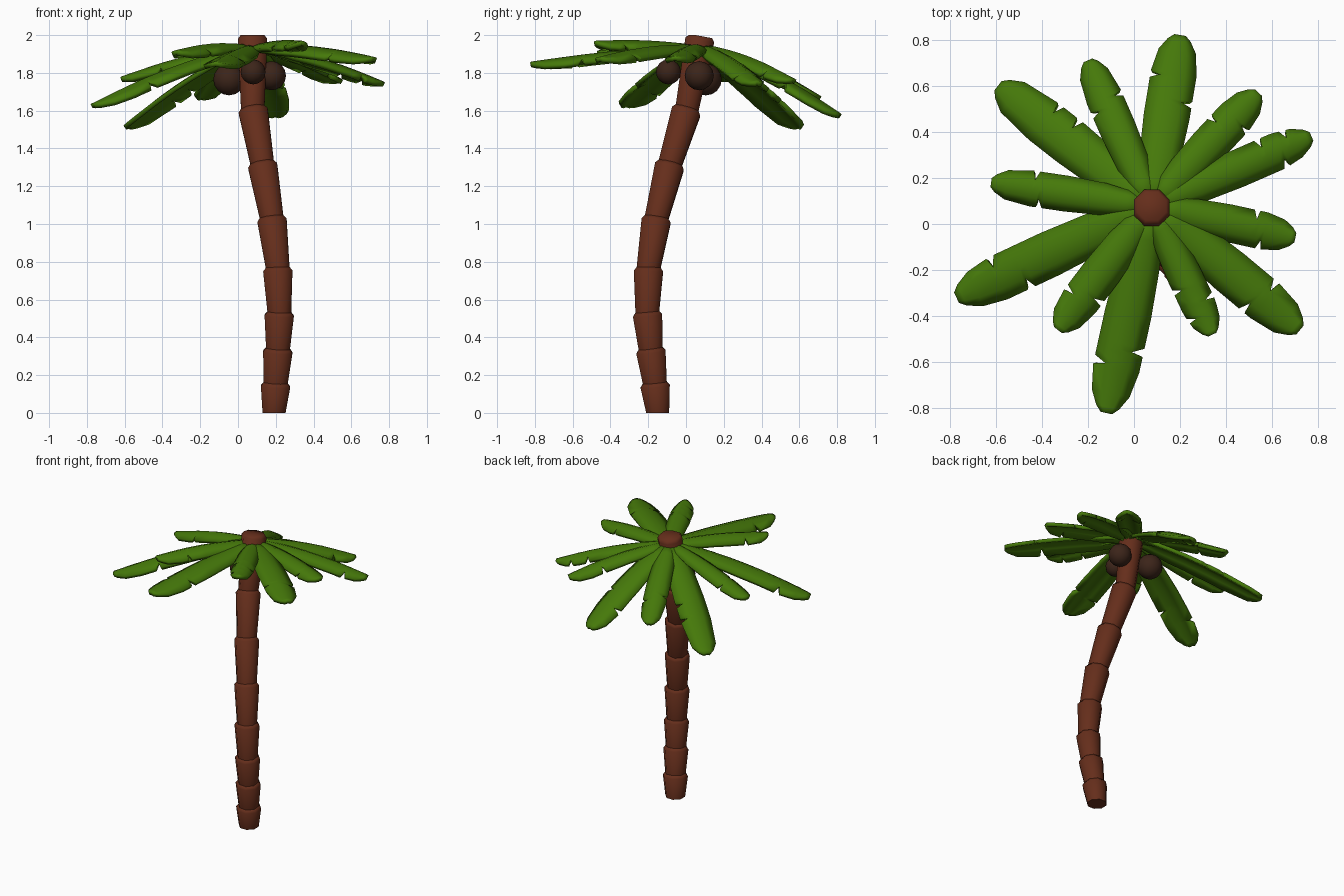
import bpy, bmesh, math
from mathutils import Vector

if "Cube" in bpy.data.objects:
    bpy.data.objects.remove(bpy.data.objects["Cube"])


def material(name, rgb):
    m = bpy.data.materials.new(name)
    m.diffuse_color = (*rgb, 1)
    m.use_nodes = True
    m.node_tree.nodes["Principled BSDF"].inputs["Base Color"].default_value = m.diffuse_color
    return m


BARK = material("bark", (0.13, 0.027, 0.011))
LEAF = material("leaf", (0.06, 0.19, 0.003))
NUT = material("nut", (0.045, 0.018, 0.01))


def finish(bm, name, mat, angle):
    bmesh.ops.recalc_face_normals(bm, faces=bm.faces)
    me = bpy.data.meshes.new(name)
    bm.to_mesh(me)
    bm.free()
    me.materials.append(mat)
    ob = bpy.data.objects.new(name, me)
    bpy.context.collection.objects.link(ob)
    bpy.ops.object.select_all(action='DESELECT')
    ob.select_set(True)
    bpy.context.view_layer.objects.active = ob
    bpy.ops.object.shade_smooth_by_angle(angle=math.radians(angle))
    return ob


# Trunk: stacked eight-sided flared segments along a curved path
path = [(0.191, -0.15, 0.0), (0.20, -0.165, 0.16), (0.212, -0.188, 0.342),
        (0.219, -0.205, 0.535), (0.21, -0.198, 0.77), (0.178, -0.155, 1.035),
        (0.128, -0.083, 1.322), (0.078, 0.006, 1.612), (0.077, 0.077, 1.995)]
path = [Vector(p) for p in path]


def trunk_segment(i):
    a, b = path[i], path[i + 1]
    axis = (b - a).normalized()
    u = Vector((0, 1, 0)).cross(axis).normalized()
    v = axis.cross(u)
    low = a - axis * (0.03 if i else 0)
    rings = [(low, 0.066), (b - axis * 0.02, 0.084), (b, 0.068)]
    bm = bmesh.new()
    loops = []
    for c, r in rings:
        loop = []
        for k in range(8):
            t = math.radians(22.5 + 45 * k)
            p = c + (u * math.cos(t) + v * math.sin(t)) * r
            if i == 0 and c is low:
                p.z = 0
            p.z = min(p.z, 2.0)
            loop.append(bm.verts.new(p))
        loops.append(loop)
    for lo, hi in zip(loops, loops[1:]):
        for k in range(8):
            bm.faces.new((lo[k], lo[(k + 1) % 8], hi[(k + 1) % 8], hi[k]))
    bm.faces.new(loops[0])
    bm.faces.new(loops[-1])
    finish(bm, f"trunk_segment_{i + 1}", BARK, 62)


for i in range(8):
    trunk_segment(i)

# Coconuts under the crown
for i, (x, y, z, r) in enumerate([(0.08, -0.093, 1.805, 0.066),
                                  (0.177, 0.07, 1.785, 0.077),
                                  (-0.047, 0.105, 1.765, 0.084)]):
    bm = bmesh.new()
    bmesh.ops.create_uvsphere(bm, u_segments=12, v_segments=8, radius=r)
    bmesh.ops.translate(bm, vec=(x, y, z), verts=bm.verts)
    finish(bm, f"coconut_{i + 1}", NUT, 60)


# Fronds: arched strips with a rounded tip and torn notches on the edges
def half_width(t):
    keys = [(0, 0.55), (0.25, 0.9), (0.5, 1), (0.78, 1), (0.9, 0.82), (0.97, 0.5), (1, 0.25)]
    for (t0, w0), (t1, w1) in zip(keys, keys[1:]):
        if t <= t1:
            return w0 + (w1 - w0) * (t - t0) / (t1 - t0)
    return keys[-1][1]


def frond(n, tip, width, bulge, notches):
    d = Vector((tip[0] - 0.077, tip[1] - 0.077, 0)).normalized()
    side = Vector((-d.y, d.x, 0))
    start = Vector((0.077, 0.077, 1.93)) + d * 0.04
    end = Vector(tip)
    rows = [(t, 0) for t in (0, 0.12, 0.25, 0.38, 0.5, 0.9, 0.97, 1)]
    for t, s in notches:
        rows += [(t - 0.03, 0), (t, s), (t + 0.012, 0)]
    rows.sort()
    bm = bmesh.new()
    grid = []
    for t, cut in rows:
        c = start.lerp(end, t)
        c.z += bulge * math.sin(math.pi * t)
        w = half_width(t) * width
        line = []
        for s in (-1, -0.5, 0, 0.5, 1):
            x = s * w
            if cut and s * cut > 0:
                x *= 0.5
            p = c + side * x
            p.z += 0.02 - 0.04 * (abs(x) / width) ** 1.4
            line.append(bm.verts.new(p))
        grid.append(line)
    for a, b in zip(grid, grid[1:]):
        for k in range(4):
            bm.faces.new((a[k], b[k], b[k + 1], a[k + 1]))
    ob = finish(bm, f"frond_{n}", LEAF, 45)
    if ob.data.polygons[0].normal.z < 0:
        ob.data.flip_normals()
    mod = ob.modifiers.new("thickness", 'SOLIDIFY')
    mod.thickness = 0.025
    mod.offset = -1


# tip position, half width, mid lift, notches (position along frond, left +1 / right -1)
fronds = [
    ((0.20, 0.82, 1.565), 0.100, 0.035, [(0.75, 1), (0.6, -1)]),
    ((-0.20, 0.71, 1.66), 0.080, 0.03, [(0.66, 1), (0.72, -1)]),
    ((-0.59, 0.60, 1.505), 0.102, 0.03, [(0.55, -1), (0.68, -1)]),
    ((-0.62, 0.18, 1.76), 0.078, 0.02, [(0.68, 1), (0.72, -1)]),
    ((-0.77, -0.32, 1.62), 0.100, 0.03, [(0.66, 1), (0.78, -1)]),
    ((-0.33, -0.46, 1.90), 0.085, 0.02, [(0.68, 1), (0.74, -1)]),
    ((-0.12, -0.82, 1.84), 0.102, 0.01, [(0.68, 1), (0.76, -1)]),
    ((0.34, -0.48, 1.95), 0.076, 0.012, [(0.6, -1), (0.74, 1), (0.84, -1)]),
    ((0.72, -0.46, 1.865), 0.098, 0.02, [(0.74, 1), (0.7, -1)]),
    ((0.70, -0.06, 1.87), 0.082, 0.02, [(0.7, 1), (0.76, -1)]),
    ((0.77, 0.38, 1.735), 0.082, 0.025, [(0.7, 1), (0.8, -1), (0.86, 1)]),
    ((0.54, 0.57, 1.75), 0.083, 0.025, [(0.66, 1), (0.76, -1)]),
]
for n, (tip, width, bulge, notches) in enumerate(fronds, 1):
    frond(n, tip, width, bulge, notches)
